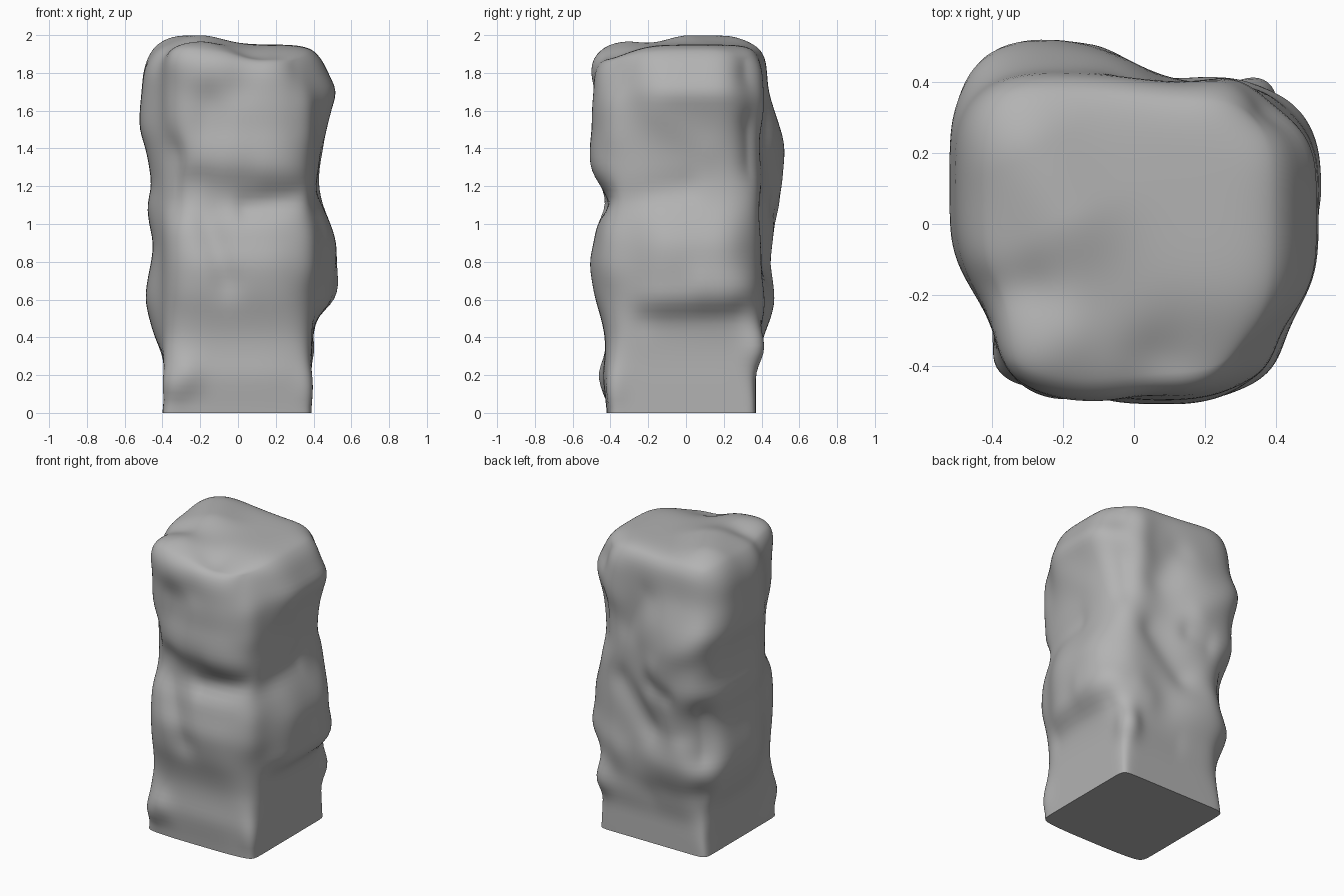
import bpy
import bmesh
import math
from mathutils import Vector

default = bpy.data.objects.get("Cube")
if default:
    bpy.data.objects.remove(default, do_unlink=True)

# Outermost reach of each side, in hundredths, at even height steps from base to top
REACH = {
    "left": [40, 39, 39, 40, 44, 47, 49, 48, 46, 45, 47, 48, 46, 47, 49, 52, 52, 51, 50, 48, 48],
    "right": [39, 39, 39, 39, 40, 44, 50, 51, 52, 52, 49, 45, 43, 43, 44, 46, 49, 52, 48, 45, 44],
    "front": [42, 43, 44, 43, 43, 45, 48, 50, 51, 49, 47, 43, 45, 50, 51, 50, 50, 50, 51, 51, 50],
    "back": [37, 37, 37, 39, 41, 45, 47, 45, 43, 45, 48, 50, 50, 50, 51, 50, 47, 44, 43, 43, 43],
}
# Where across each side its bulge sits, and how wide it is
BULGE = {"left": (0.25, 0.75), "right": (0.1, 0.75), "front": (0, 0.9), "back": (-0.8, 0.9)}
CORNER = 0.4       # reach of the pillar away from its side bulges
SHOULDER = 1.6     # height where the rounded top begins
TOP = 1.95

# Raised and sunken strokes: start point, end point, radius, depth (hundredths)
RIDGES = [
    ((15, -48, 127), (34, -46, 128), 8, 1),     # front brow
    ((-30, -45, 65), (-32, -45, 95), 10, 1),    # front flank
    ((-33, -42, 16), (-28, -43, 20), 9, 4),     # foot corner
    ((43, -43, 78), (43, -43, 90), 12, 4),      # front belly corner
    ((41, -42, 148), (41, -42, 162), 10, 2),    # front upper corner
    ((40, -41, 12), (40, -41, 16), 8, 2),       # second foot corner
    ((46, 10, 68), (46, 38, 66), 9, 3),         # ledge on the side
    ((37, 39, 34), (37, 40, 38), 8, 5),         # knob under the ledge
    ((43, -15, 160), (43, 10, 140), 9, 1),      # slanted side band
    ((-44, 47, 150), (-12, 48, 125), 9, 2),     # back lump
    ((-26, 44, 74), (-20, 44, 82), 10, 2),      # low back lump
    ((22, 43, 58), (28, 43, 62), 9, 2),         # low back corner lump
    ((28, 42, 160), (28, 42, 178), 9, 2),       # upper back lump
    ((-30, 20, 196), (-20, 2, 196), 16, 5),     # crown
    ((-34, -42, 190), (-20, -32, 194), 10, 2),  # front top lump
]
GROOVES = [
    ((4, -44, 109), (38, -43, 115), 5, 3),      # front crease
    ((-22, -46, 122), (-16, -47, 162), 11, 4),  # front hollow
    ((-40, -42, 114), (-40, -42, 136), 11, 6),  # pinched front corner
    ((1, -50, 172), (4, -38, 194), 8, 1),       # top notch
    ((14, -40, 191), (32, -40, 188), 16, 6),    # sloping front top corner
    ((-44, -20, 191), (-30, -18, 195), 8, 2),   # dip behind the front top lump
    ((-6, -48, 70), (-17, -48, 103), 8, 3),     # front slanted groove
    ((42, -22, 48), (42, 26, 51), 7, 2),        # low side crease
    ((44, -38, 112), (44, 0, 119), 7, 2),       # side crease
    ((42, 40, 132), (42, 40, 150), 11, 6),      # pinched side corner
    ((-5, 46, 110), (-18, 47, 106), 6, 3),      # back crease
    ((20, 43, 105), (-2, 44, 80), 8, 3),        # back slanted groove
    ((15, 43, 142), (0, 43, 165), 9, 2),        # back hollow
    ((25, 40, 39), (0, 40, 34), 7, 1),          # low back hollow
    ((-43, 42, 70), (-43, 43, 92), 12, 6),      # pinched back corner
    ((-41, 40, 30), (-41, 40, 40), 10, 3),      # low back corner
    ((40, 36, 182), (39, 36, 188), 12, 5),      # cut back top corner
]


def reach(side, z):
    """Smooth value of a side's reach at height z."""
    row = REACH[side]
    last = len(row) - 1
    pos = min(max(z / 2 * last, 0), last)
    i = min(int(pos), last - 1)
    f = pos - i
    a, b, c, d = (row[min(max(k, 0), last)] / 100 for k in range(i - 1, i + 3))
    return b + f / 2 * (c - a + f * (2 * a - 5 * b + 4 * c - d + f * (3 * (b - c) + d - a)))


def side_reach(side, z, across):
    """Reach that bulges at one part of a side and falls off to its corners."""
    centre, width = BULGE[side]
    full = reach(side, z)
    edge = min(full, CORNER)
    return edge + (full - edge) * math.exp(-((across - centre) / width) ** 4)


def shape(co):
    """Map a point of the unit block onto the rounded pillar."""
    u, v, z = co.x, co.y, co.z + 1
    t = max(0, (z - SHOULDER) / (2 - SHOULDER))
    n = 6.5 + 11 * max(0, 1 - z / 0.4)
    flat = max(abs(u), abs(v), t)
    s = flat / max((abs(u) ** n + abs(v) ** n + t ** n) ** (1 / n), 1e-6)
    u, v = u * s, v * s
    if t > 0:
        z = SHOULDER + (TOP - SHOULDER) * t * s
    x = u * side_reach("right" if u > 0 else "left", z, v)
    y = v * side_reach("back" if v > 0 else "front", z, u)
    return Vector((x, y, z))


def stroke_weight(p, start, end, radius):
    """Soft falloff around the line from start to end."""
    a, b = Vector(start) / 100, Vector(end) / 100
    line = b - a
    f = min(max((p - a).dot(line) / line.length_squared, 0), 1)
    distance = (p - a - line * f).length
    return math.exp(-(distance * 100 / radius) ** 2)


# Stone pillar
bm = bmesh.new()
bmesh.ops.create_cube(bm, size=2)
bmesh.ops.subdivide_edges(bm, edges=bm.edges[:], cuts=55, use_grid_fill=True)
for vert in bm.verts:
    vert.co = shape(vert.co)
bm.normal_update()

# Lumps and creases
for vert in bm.verts:
    p = vert.co.copy()
    push = 0
    for strokes, sign in ((RIDGES, 1), (GROOVES, -1)):
        for start, end, radius, depth in strokes:
            push += sign * depth / 100 * stroke_weight(p, start, end, radius)
    vert.co = p + vert.normal * push * min(1, p.z / 0.1)

# Soften the weathered stone above the base
upper = [v for v in bm.verts if v.co.z > 0.08]
for _ in range(3):
    bmesh.ops.smooth_vert(bm, verts=upper, factor=0.5, use_axis_x=True, use_axis_y=True, use_axis_z=True)

mesh = bpy.data.meshes.new("stone_pillar")
bm.to_mesh(mesh)
bm.free()
pillar = bpy.data.objects.new("stone_pillar", mesh)
bpy.context.collection.objects.link(pillar)

# Grey stone
stone = bpy.data.materials.new("grey_stone")
stone.use_nodes = True
grey = (0.45, 0.45, 0.45, 1)
stone.diffuse_color = grey
stone.node_tree.nodes["Principled BSDF"].inputs["Base Color"].default_value = grey
mesh.materials.append(stone)

bpy.ops.object.select_all(action="DESELECT")
pillar.select_set(True)
bpy.context.view_layer.objects.active = pillar
bpy.ops.object.shade_smooth_by_angle(angle=math.radians(50))
